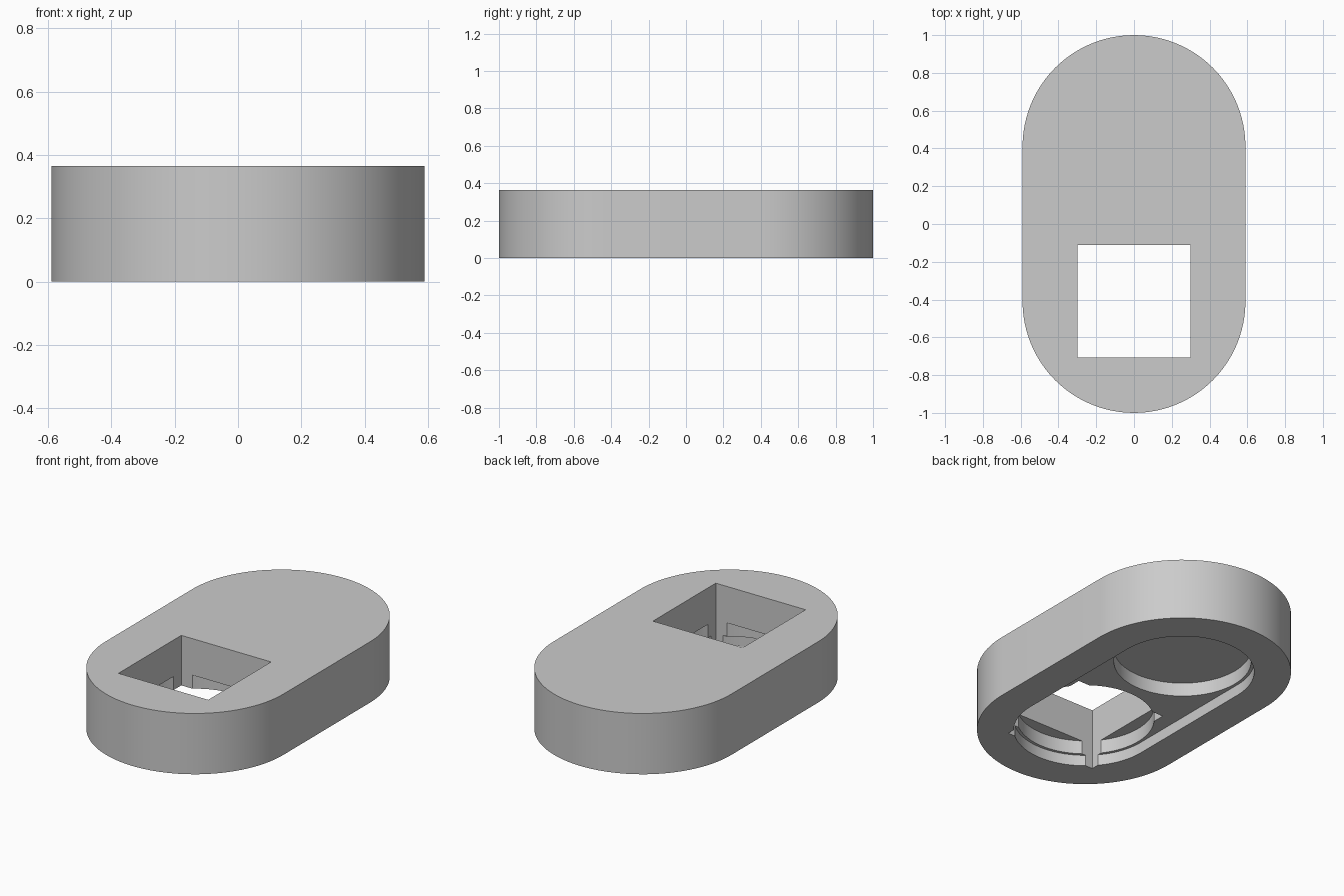
import bpy
import bmesh
from math import cos, sin, pi, radians

HEIGHT = 0.365
END_Y = 0.41          # centres of the two rounded ends
SEGMENTS = 96

if "Cube" in bpy.data.objects:
    bpy.data.objects.remove(bpy.data.objects["Cube"], do_unlink=True)

grey = bpy.data.materials.new("plain grey")
grey.use_nodes = True
grey.diffuse_color = (0.6, 0.6, 0.6, 1)
grey.node_tree.nodes["Principled BSDF"].inputs["Base Color"].default_value = (0.6, 0.6, 0.6, 1)


def prism(name, outline, bottom, top):
    """Extrude a flat outline from bottom to top."""
    bm = bmesh.new()
    face = bm.faces.new([bm.verts.new((x, y, bottom)) for x, y in outline])
    raised = bmesh.ops.extrude_face_region(bm, geom=[face])["geom"]
    for v in raised:
        if isinstance(v, bmesh.types.BMVert):
            v.co.z = top
    bmesh.ops.recalc_face_normals(bm, faces=bm.faces)
    mesh = bpy.data.meshes.new(name)
    bm.to_mesh(mesh)
    bm.free()
    mesh.materials.append(grey)
    obj = bpy.data.objects.new(name, mesh)
    bpy.context.collection.objects.link(obj)
    return obj


def arc(radius, centre_y, start, steps, sweep):
    return [(radius * cos(start + sweep * i / steps),
             centre_y + radius * sin(start + sweep * i / steps)) for i in range(steps)]


def stadium(radius):
    half = SEGMENTS // 2
    # one extra point closes each half circle
    return (arc(radius, END_Y, 0, half, pi) + [(-radius, END_Y)]
            + arc(radius, -END_Y, pi, half, pi) + [(radius, -END_Y)])


def circle(radius, centre_y):
    return arc(radius, centre_y, 0, SEGMENTS, 2 * pi)


def square(half, centre_y):
    return [(sx * half, centre_y + sy * half) for sx, sy in ((-1, -1), (1, -1), (1, 1), (-1, 1))]


# Rounded body and the cuts made from its underside
body = prism("body", stadium(0.59), 0, HEIGHT)
cutters = [
    prism("lid_recess_cutter", stadium(0.39), -0.1, 0.065),
    prism("back_pocket_cutter", circle(0.373, END_Y), -0.12, 0.146),
    prism("front_pocket_cutter", circle(0.373, -END_Y), -0.12, 0.146),
    prism("square_window_cutter", square(0.298, -END_Y), -0.2, HEIGHT + 0.1),
]

bpy.context.view_layer.objects.active = body
for cutter in cutters:
    cutter.hide_render = True
    cut = body.modifiers.new(cutter.name, 'BOOLEAN')
    cut.operation = 'DIFFERENCE'
    cut.solver = 'EXACT'
    cut.object = cutter
    bpy.ops.object.modifier_apply(modifier=cut.name)
for cutter in cutters:
    bpy.data.objects.remove(cutter, do_unlink=True)

# Smooth curved walls, sharp rims
bpy.ops.object.select_all(action='DESELECT')
body.select_set(True)
bpy.ops.object.shade_smooth_by_angle(angle=radians(30))
